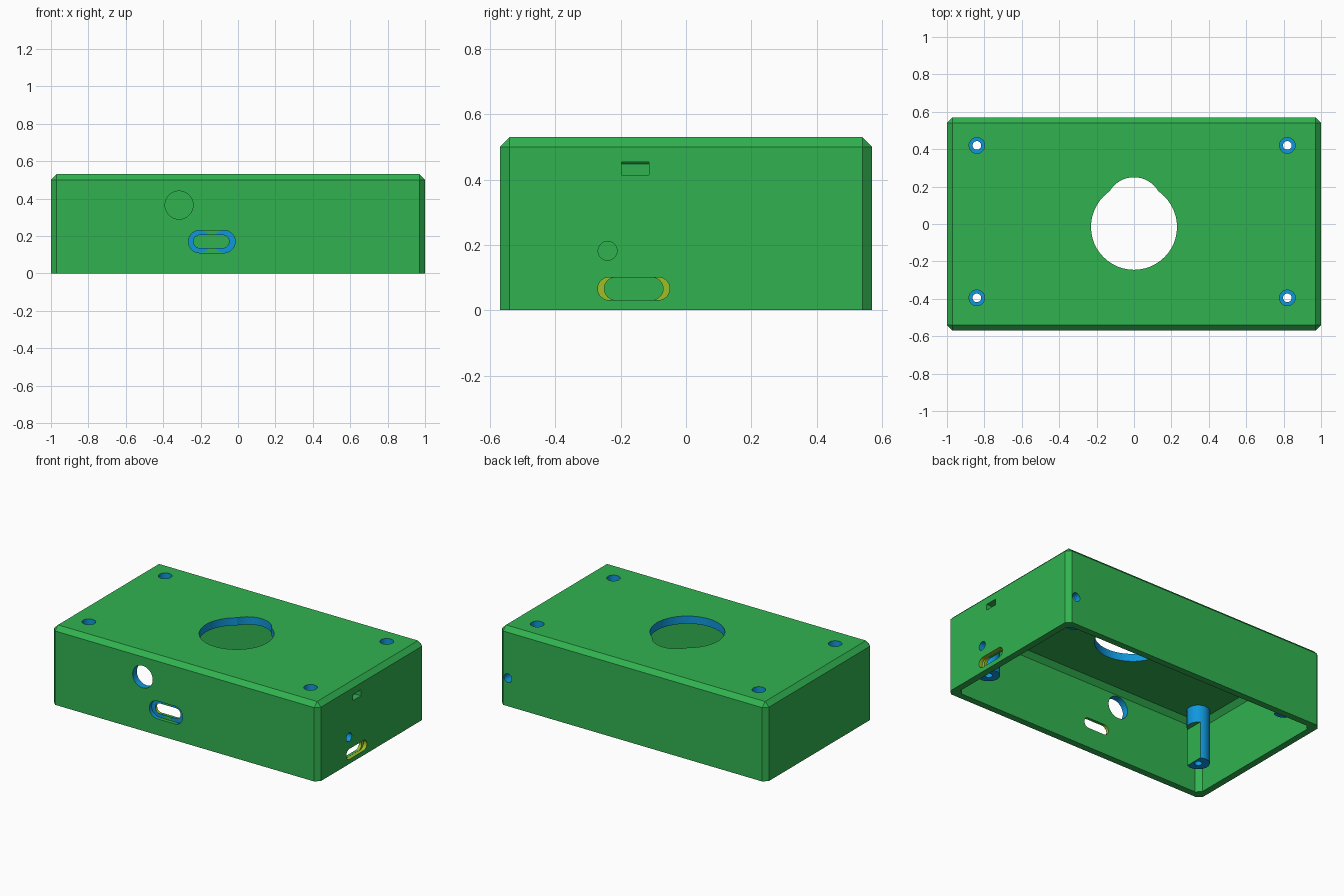
import bpy, bmesh, math
from mathutils import Matrix, Vector

default = bpy.data.objects.get("Cube")
if default:
    bpy.data.objects.remove(default, do_unlink=True)


def make_material(name, rgb):
    mat = bpy.data.materials.new(name)
    mat.use_nodes = True
    mat.diffuse_color = (*rgb, 1)
    mat.node_tree.nodes["Principled BSDF"].inputs["Base Color"].default_value = (*rgb, 1)
    return mat


MATERIALS = [make_material("green", (0.03, 0.45, 0.08)),
             make_material("blue", (0.005, 0.31, 0.72)),
             make_material("olive", (0.34, 0.52, 0.02))]
GREEN, BLUE, OLIVE = range(len(MATERIALS))
TURN = {"x": Matrix.Rotation(math.pi / 2, 4, "Y"),
        "y": Matrix.Rotation(math.pi / 2, 4, "X"),
        "z": Matrix.Identity(4)}


def finish(name, bm, colour):
    bmesh.ops.recalc_face_normals(bm, faces=bm.faces)
    for face in bm.faces:
        face.material_index = colour
    mesh = bpy.data.meshes.new(name)
    bm.to_mesh(mesh)
    bm.free()
    for mat in MATERIALS:
        mesh.materials.append(mat)
    obj = bpy.data.objects.new(name, mesh)
    bpy.context.collection.objects.link(obj)
    return obj


def block(name, low, high, colour=GREEN, chamfer=0):
    """Box between two corners; chamfer bevels every edge except the bottom ones."""
    low, high = Vector(low), Vector(high)
    bm = bmesh.new()
    bmesh.ops.create_cube(bm, size=1)
    for v in bm.verts:
        v.co = (low + high) / 2 + v.co * (high - low)
    if chamfer:
        edges = [e for e in bm.edges if any(v.co.z > low.z + 0.01 for v in e.verts)]
        bmesh.ops.bevel(bm, geom=edges, offset=chamfer, segments=1, affect="EDGES")
    return finish(name, bm, colour)


def cylinder(name, centre, radius, length, axis, colour=BLUE):
    bm = bmesh.new()
    bmesh.ops.create_cone(bm, cap_ends=True, segments=48, radius1=radius,
                          radius2=radius, depth=length,
                          matrix=Matrix.Translation(centre) @ TURN[axis])
    return finish(name, bm, colour)


def combine(target, tool, operation="DIFFERENCE"):
    """Apply a boolean; the tool's material carries over to the new faces."""
    mod = target.modifiers.new("boolean", "BOOLEAN")
    mod.operation = operation
    mod.solver = "EXACT"
    mod.object = tool
    bpy.context.view_layer.objects.active = target
    bpy.ops.object.modifier_apply(modifier=mod.name)
    bpy.data.objects.remove(tool, do_unlink=True)


def cut_slot(target, centre, half, radius, depth, axis, end_colour, side_colour):
    """Round-ended slot, running along x when cut through y and the reverse."""
    along = Vector((1, 0, 0)) if axis == "y" else Vector((0, 1, 0))
    through = Vector((0, 1, 0)) if axis == "y" else Vector((1, 0, 0))
    centre = Vector(centre)
    offset = along * (half - radius)
    for side in (-1, 1):
        combine(target, cylinder("slot_end_cutter", centre + side * offset,
                                 radius, depth, axis, end_colour))
    size = offset + through * (depth / 2 - 0.0005) + Vector((0, 0, radius))
    combine(target, block("slot_cutter", centre - size, centre + size, side_colour))


# Chamfered shell, open at the bottom
W, D, H = 1.0, 0.57, 0.53
WALL = 0.045
case = block("case", (-W, -D, 0), (W, D, H), GREEN, 0.03)
combine(case, block("cavity_cutter", (-W + WALL, -D + WALL, -0.2),
                    (W - WALL, D - WALL, 0.478), GREEN, 0.031))

# Corner screw posts, with clearance flats on the pair at -x
for x in (-0.84, 0.82):
    for y in (-0.395, 0.42):
        post = cylinder("screw_post", (x, y, 0.3), 0.07, 0.38, "z")
        if x < 0:
            combine(post, block("flat_cutter", (x + 0.035, y - 0.1, 0.05),
                                (x + 0.1, y + 0.1, 0.36)))
        combine(case, post, "UNION")
        combine(case, cylinder("counterbore_cutter", (x, y, H), 0.042, 0.08, "z"))
        combine(case, cylinder("screw_hole_cutter", (x, y, 0.3), 0.023, 0.8, "z"))

# Large top opening with a smaller overlapping lobe
combine(case, cylinder("opening_cutter", (0, -0.015, 0.5), 0.23, 0.2, "z"))
combine(case, cylinder("lobe_cutter", (0, 0.1, 0.5), 0.15, 0.2, "z"))

# Front: round hole and recessed port slot
combine(case, cylinder("front_hole_cutter", (-0.315, -D, 0.365), 0.075, 0.2, "y"))
cut_slot(case, (-0.14, -D, 0.17), 0.125, 0.06, 0.05, "y", BLUE, GREEN)
cut_slot(case, (-0.143, -D, 0.17), 0.095, 0.035, 0.2, "y", OLIVE, GREEN)

# Side at +x: stepped port slot, pin hole and rectangular slit
cut_slot(case, (W, -0.16, 0.066), 0.11, 0.035, 0.05, "x", OLIVE, OLIVE)
cut_slot(case, (W, -0.16, 0.066), 0.09, 0.0345, 0.2, "x", OLIVE, GREEN)
combine(case, cylinder("side_hole_cutter", (W, -0.24, 0.182), 0.029, 0.2, "x"))
combine(case, block("slit_cutter", (0.9, -0.198, 0.414), (1.1, -0.113, 0.454)))

# Back: small cable hole near the +x corner
combine(case, cylinder("back_hole_cutter", (0.935, D, 0.19), 0.029, 0.2, "y"))

# Smooth the round walls, keep the chamfers crisp
bpy.ops.object.select_all(action="DESELECT")
case.select_set(True)
bpy.context.view_layer.objects.active = case
bpy.ops.object.shade_smooth_by_angle(angle=math.radians(25))
